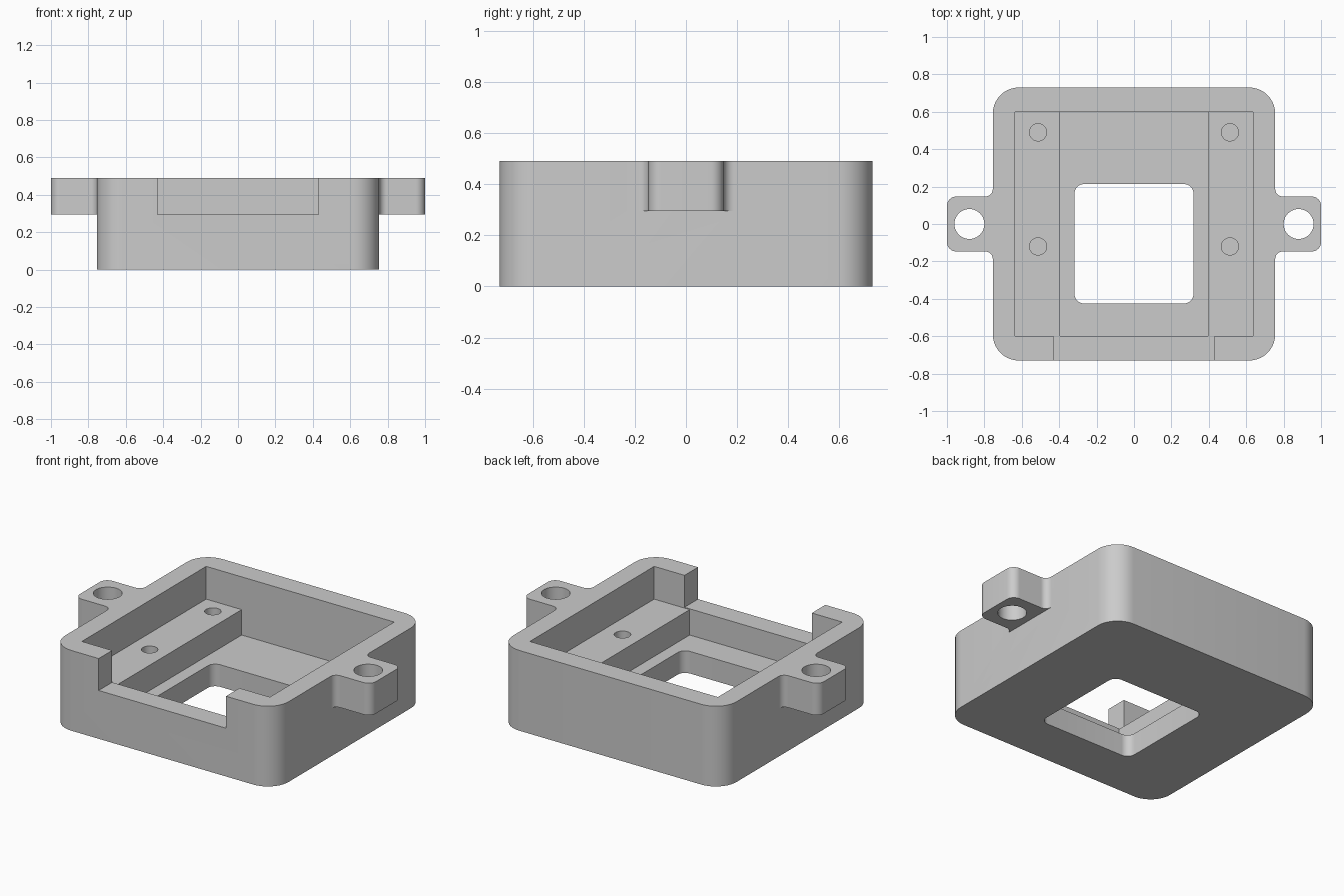
import bpy, bmesh, math
from mathutils import Vector, Matrix

cube = bpy.data.objects.get("Cube")
if cube:
    bpy.data.objects.remove(cube, do_unlink=True)

grey = bpy.data.materials.new("light_grey")
grey.use_nodes = True
colour = (0.6, 0.6, 0.6, 1)
grey.diffuse_color = colour
grey.node_tree.nodes["Principled BSDF"].inputs["Base Color"].default_value = colour

TOP, TAB_Z, LEDGE_Z, FLOOR_Z, ABOVE = 0.49, 0.295, 0.29, 0.135, 0.6
HALF_X, HALF_Y = 0.755, 0.73


def rounded(corners, steps=10):
    """Right-angled outline from (x, y, radius) corners."""
    pts = []
    for i, (x, y, r) in enumerate(corners):
        p = Vector((x, y))
        if not r:
            pts.append(p)
            continue
        a = (Vector(corners[i - 1][:2]) - p).normalized()
        b = (Vector(corners[(i + 1) % len(corners)][:2]) - p).normalized()
        for k in range(steps + 1):
            t = math.pi / 2 * k / steps
            pts.append(p + r * (a + b - b * math.cos(t) - a * math.sin(t)))
    return pts


def rectangle(x0, x1, y0, y1, r=0):
    return rounded([(x0, y0, r), (x1, y0, r), (x1, y1, r), (x0, y1, r)])


def circle(x, y, r, n=40):
    return [Vector((x + r * math.cos(2 * math.pi * k / n),
                    y + r * math.sin(2 * math.pi * k / n))) for k in range(n)]


def prism(name, outline, z0, z1, matrix=None):
    bm = bmesh.new()
    face = bm.faces.new([bm.verts.new((p.x, p.y, z0)) for p in outline])
    ext = bmesh.ops.extrude_face_region(bm, geom=[face])
    moved = [v for v in ext["geom"] if isinstance(v, bmesh.types.BMVert)]
    bmesh.ops.translate(bm, verts=moved, vec=(0, 0, z1 - z0))
    if matrix:
        bmesh.ops.transform(bm, matrix=matrix, verts=bm.verts)
    bmesh.ops.recalc_face_normals(bm, faces=bm.faces)
    mesh = bpy.data.meshes.new(name)
    bm.to_mesh(mesh)
    bm.free()
    mesh.materials.append(grey)
    obj = bpy.data.objects.new(name, mesh)
    bpy.context.scene.collection.objects.link(obj)
    return obj


# Rounded block
housing = prism("housing", rectangle(-HALF_X, HALF_X, -HALF_Y, HALF_Y, 0.14), 0, TOP)
bpy.context.view_layer.objects.active = housing


def combine(tool, operation="DIFFERENCE"):
    tool.hide_render = True
    mod = housing.modifiers.new(tool.name, "BOOLEAN")
    mod.object, mod.operation, mod.solver = tool, operation, "EXACT"
    bpy.ops.object.modifier_apply(modifier=mod.name)
    bpy.data.objects.remove(tool, do_unlink=True)


# Side mounting tabs with filleted roots and screw holes
w = 0.147
for side, name in ((1, "left"), (-1, "right")):
    tab = rounded([(s * side, y, r) for s, y, r in (
        (0.7, -0.25, 0), (HALF_X, -0.25, 0), (HALF_X, -w, 0.04), (1, -w, 0.05),
        (1, w, 0.05), (HALF_X, w, 0.04), (HALF_X, 0.25, 0), (0.7, 0.25, 0))])
    combine(prism(name + "_tab", tab, TAB_Z, TOP), "UNION")
    combine(prism(name + "_tab_hole", circle(0.88 * side, 0, 0.08), 0.2, ABOVE))

# Stepped cavity that leaves a ledge along each side
step = [Vector(p) for p in ((-0.395, FLOOR_Z), (0.395, FLOOR_Z), (0.395, LEDGE_Z),
                            (0.635, LEDGE_Z), (0.635, ABOVE), (-0.635, ABOVE),
                            (-0.635, LEDGE_Z), (-0.395, LEDGE_Z))]
combine(prism("cavity", step, -0.6, 0.6, Matrix.Rotation(math.pi / 2, 4, "X")))

# Floor window and front notch
combine(prism("floor_window", rectangle(-0.318, 0.318, -0.425, 0.213, 0.05), -0.1, 0.25))
combine(prism("front_notch", rectangle(-0.43, 0.43, -0.9, -0.5), TAB_Z, ABOVE))

# Blind screw holes in the ledges
for x in (-0.513, 0.513):
    for y in (-0.12, 0.49):
        combine(prism("ledge_hole", circle(x, y, 0.046), FLOOR_Z, ABOVE))

housing.select_set(True)
bpy.ops.object.shade_smooth_by_angle(angle=math.radians(30))
